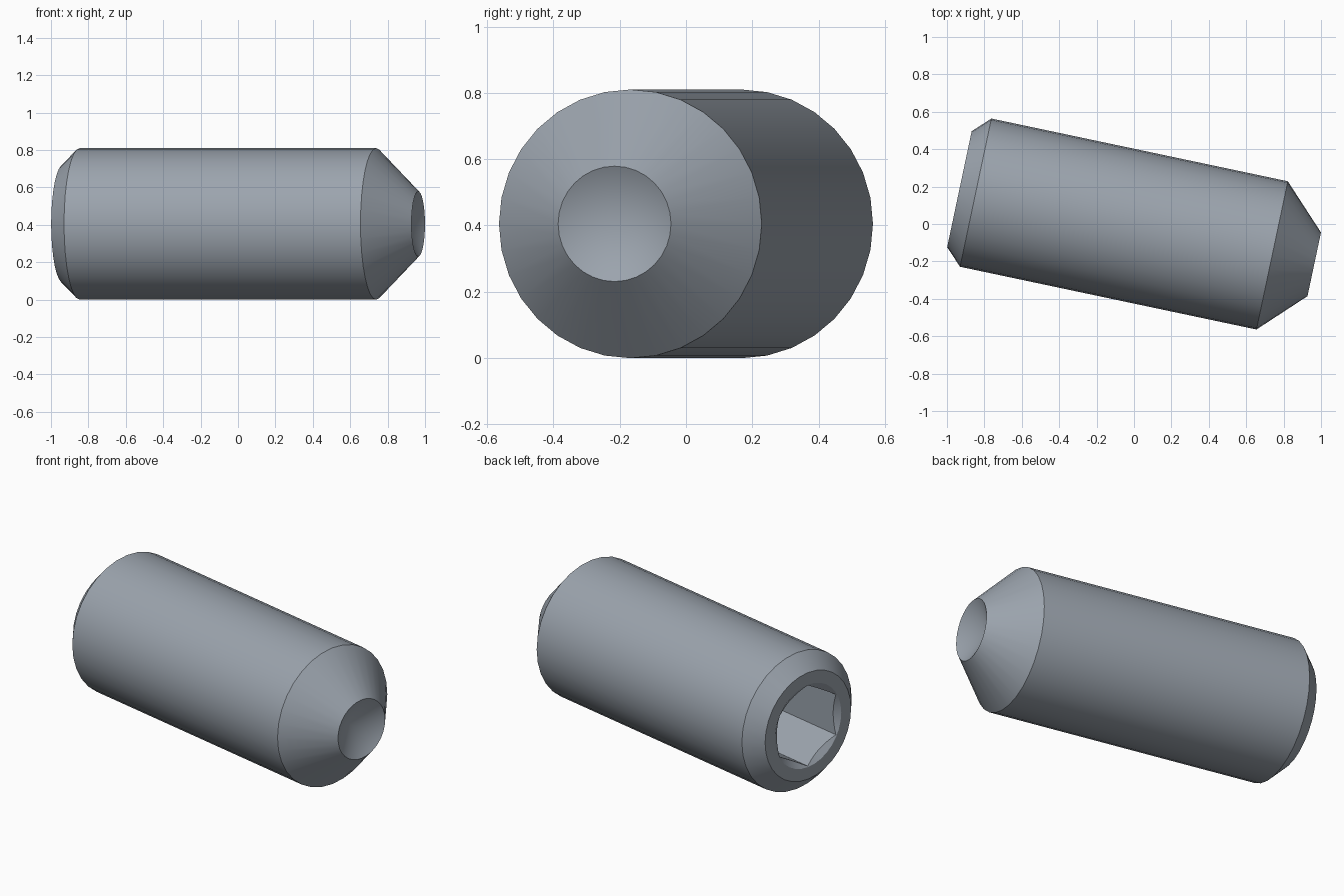
import bpy, bmesh
from math import sin, cos, pi, radians

cube = bpy.data.objects.get("Cube")
if cube:
    bpy.data.objects.remove(cube, do_unlink=True)

steel = bpy.data.materials.new("blue grey steel")
steel.use_nodes = True
steel.diffuse_color = (0.33, 0.37, 0.42, 1)
steel.node_tree.nodes["Principled BSDF"].inputs["Base Color"].default_value = (0.33, 0.37, 0.42, 1)


def lathe(name, profile, sides, turn=0.0):
    """Closed solid turned about the local x axis from (x, radius) pairs."""
    bm = bmesh.new()
    rings = []
    for x, r in profile:
        if r == 0:
            rings.append([bm.verts.new((x, 0, 0))] * sides)
        else:
            angles = [turn + 2 * pi * i / sides for i in range(sides)]
            rings.append([bm.verts.new((x, r * cos(a), r * sin(a))) for a in angles])
    for a, b in zip(rings, rings[1:]):
        for i in range(sides):
            j = (i + 1) % sides
            corners = list(dict.fromkeys((a[i], a[j], b[j], b[i])))
            bm.faces.new(corners)
    # Cap any open end
    for ring in (rings[0], rings[-1]):
        if len(set(ring)) > 1:
            bm.faces.new(ring)
    bmesh.ops.recalc_face_normals(bm, faces=bm.faces[:])
    mesh = bpy.data.meshes.new(name)
    bm.to_mesh(mesh)
    bm.free()
    mesh.materials.append(steel)
    obj = bpy.data.objects.new(name, mesh)
    bpy.context.collection.objects.link(obj)
    # The screw lies at a slight angle on the ground
    obj.location = (0, -0.0115, 0.405)
    obj.rotation_euler = (0, 0, radians(-11.95))
    return obj


# Body: chamfered socket end, shank, tapered point and hollow cup
back, tip = -0.954, 0.985
screw = lathe("set_screw", [(back, 0.317), (-0.865, 0.405), (0.755, 0.405),
                            (tip, 0.174), (tip - 0.095, 0)], 32)

# Hexagonal socket and its countersink
hexagon = lathe("hex_cutter", [(back - 0.1, 0.24), (back + 0.5, 0.24)], 6, pi / 6)
sink = lathe("countersink_cutter", [(back - 0.03, 0.29), (back + 0.163, 0)], 32)

bpy.context.view_layer.objects.active = screw
for cutter in (hexagon, sink):
    cutter.hide_render = True
    cut = screw.modifiers.new("cut", "BOOLEAN")
    cut.operation = "DIFFERENCE"
    cut.solver = "EXACT"
    cut.object = cutter
    bpy.ops.object.modifier_apply(modifier=cut.name)
    bpy.data.objects.remove(cutter, do_unlink=True)

# Smooth turned surfaces, crisp edges
bpy.ops.object.select_all(action="DESELECT")
screw.select_set(True)
bpy.ops.object.shade_smooth_by_angle(angle=radians(25))
